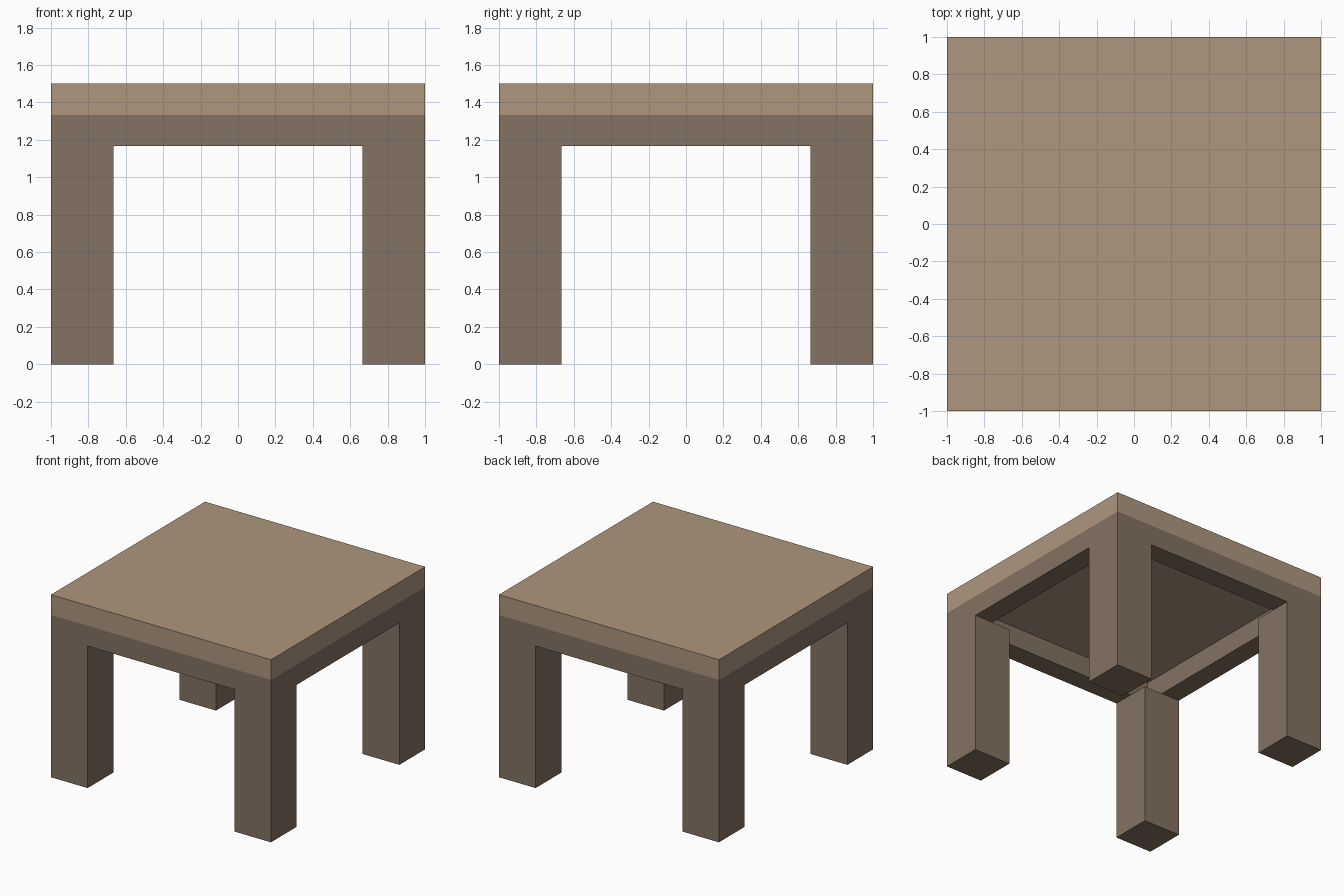
import bpy

if "Cube" in bpy.data.objects:
    bpy.data.objects.remove(bpy.data.objects["Cube"])

U = 1 / 6  # the table is laid out on a grid of sixths


def material(name, color):
    m = bpy.data.materials.new(name)
    m.diffuse_color = color
    m.use_nodes = True
    m.node_tree.nodes["Principled BSDF"].inputs["Base Color"].default_value = m.diffuse_color
    return m


light_wood = material("light_wood", (0.42, 0.31, 0.21, 1))
dark_wood = material("dark_wood", (0.23, 0.17, 0.12, 1))


def box(name, center, size, mat):
    bpy.ops.mesh.primitive_cube_add(size=1, location=center)
    ob = bpy.context.object
    ob.name = name
    ob.scale = size
    bpy.ops.object.transform_apply(location=False, rotation=False, scale=True)
    ob.data.materials.append(mat)
    return ob


# Table top
box("table_top", (0, 0, 8.5 * U), (2, 2, U), light_wood)

for side, s in (("front", -1), ("back", 1)):
    # Front and back rails, full width
    box(f"{side}_rail", (0, s * 5.5 * U, 7.5 * U), (2, U, U), dark_wood)
    # Legs stand under the rail corners
    for hand, h in (("left", -1), ("right", 1)):
        box(f"{side}_{hand}_leg", (h * 5 * U, s * 5 * U, 3.5 * U),
            (2 * U, 2 * U, 7 * U), dark_wood)

# Side rails fitted between the front and back rails
for hand, h in (("left", -1), ("right", 1)):
    box(f"{hand}_rail", (h * 5.5 * U, 0, 7.5 * U), (U, 10 * U, U), dark_wood)
